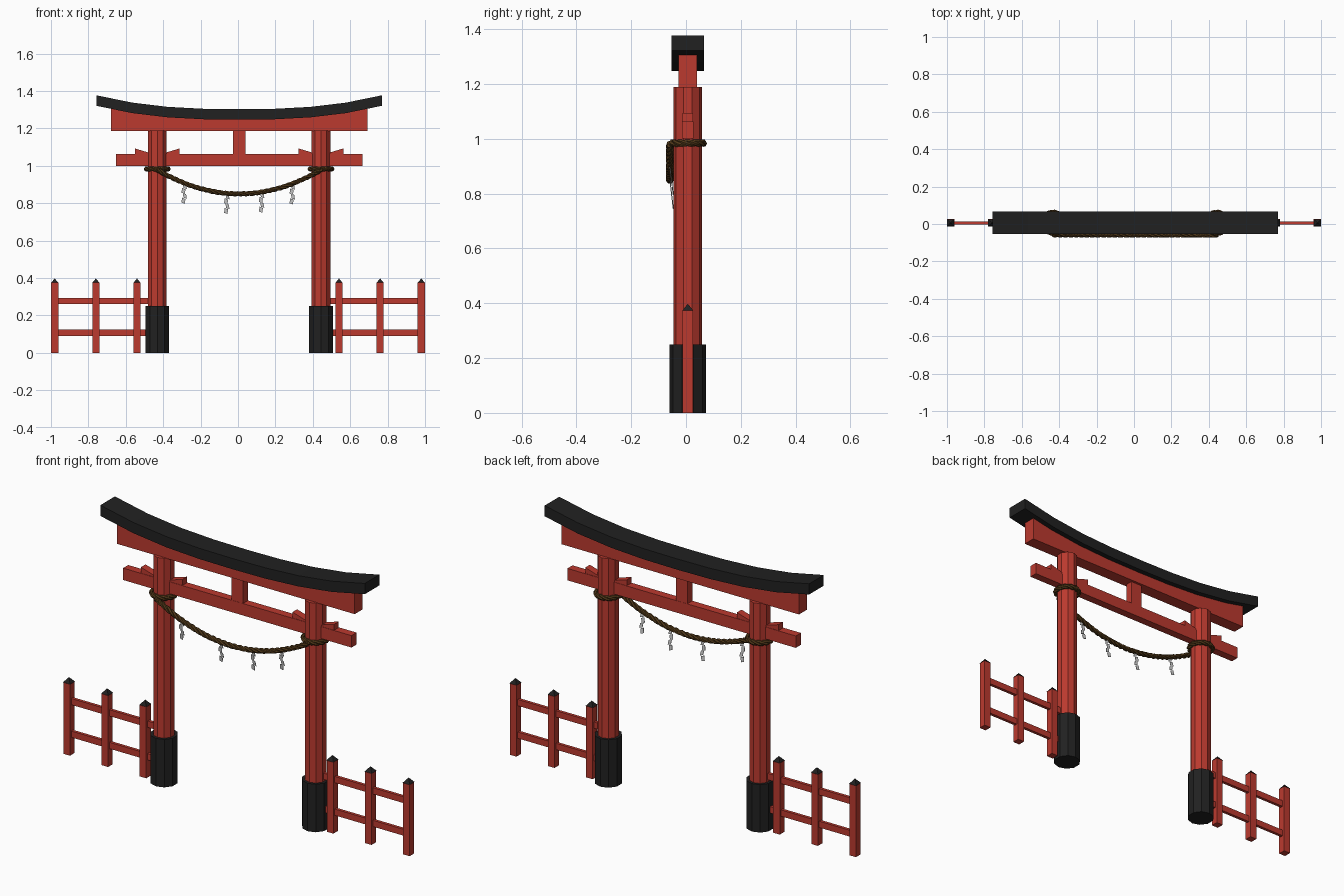
import bpy, bmesh, math
from mathutils import Vector

if "Cube" in bpy.data.objects:
    bpy.data.objects.remove(bpy.data.objects["Cube"])

GX, CY = 0.006, 0.0065     # gate centre in x, common centre in y


def material(name, rgb):
    m = bpy.data.materials.new(name)
    m.diffuse_color = (*rgb, 1)
    m.use_nodes = True
    m.node_tree.nodes["Principled BSDF"].inputs["Base Color"].default_value = m.diffuse_color
    return m


RED = material("red_lacquer", (0.5, 0.042, 0.028))
BLACK = material("black_lacquer", (0.015, 0.015, 0.015))
BROWN = material("straw_rope", (0.085, 0.042, 0.01))


def finish(bm, name, mat):
    bmesh.ops.recalc_face_normals(bm, faces=bm.faces)
    me = bpy.data.meshes.new(name)
    bm.to_mesh(me)
    bm.free()
    ob = bpy.data.objects.new(name, me)
    bpy.context.collection.objects.link(ob)
    if mat:
        me.materials.append(mat)
    return ob


def cylinder(name, x, r1, r2, z0, z1, sides, mat, turn=0.0):
    bm = bmesh.new()
    bottom = []
    rings = []
    for r, z in ((r1, z0), (r2, z1)):
        rings.append([bm.verts.new((x + r * math.sin(turn + 2 * math.pi * i / sides),
                                    CY + r * math.cos(turn + 2 * math.pi * i / sides), z))
                      for i in range(sides)])
    for i in range(sides):
        j = (i + 1) % sides
        bm.faces.new((rings[0][i], rings[0][j], rings[1][j], rings[1][i]))
    bm.faces.new(rings[0])
    bm.faces.new(rings[1])
    if r2 < 0.001:
        bmesh.ops.remove_doubles(bm, verts=bm.verts, dist=0.001)
    return finish(bm, name, mat)


def beam(name, lower, upper, half_y, mat):
    """Solid between a lower and an upper (x, z) line, extruded along y."""
    bm = bmesh.new()
    rows = [[bm.verts.new((x, y, z)) for x, z in line]
            for line, y in ((lower, CY - half_y), (upper, CY - half_y),
                            (upper, CY + half_y), (lower, CY + half_y))]
    for k in range(4):
        a, b = rows[k], rows[(k + 1) % 4]
        for i in range(len(a) - 1):
            bm.faces.new((a[i], a[i + 1], b[i + 1], b[i]))
    bm.faces.new([r[0] for r in rows])
    bm.faces.new([r[-1] for r in rows])
    return finish(bm, name, mat)


def box(name, x0, x1, z0, z1, half_y, mat):
    return beam(name, [(x0, z0), (x1, z0)], [(x0, z1), (x1, z1)], half_y, mat)


# Curved roof beam and the lintel that follows it
HALF = 0.763


def sweep(x):
    return 1.247 + 0.074 * abs(x / HALF) ** 2.6


roof_x = [HALF * i / 4 for i in range(-4, 5)]
beam("roof_beam", [(GX + x, sweep(x)) for x in roof_x],
     [(GX + x, sweep(x) + 0.056) for x in roof_x], 0.06, BLACK)
lintel_x = [-0.686] + roof_x[1:-1] + [0.686]
beam("upper_lintel", [(GX + x, 1.186) for x in lintel_x],
     [(GX + x, sweep(x) + 0.005) for x in lintel_x], 0.033, RED)

# Tie beam and centre strut
box("tie_beam", GX - 0.659, GX + 0.659, 1.0, 1.062, 0.021, RED)
box("centre_strut", GX - 0.033, GX + 0.033, 1.06, 1.19, 0.02, RED)


# Twisted rope made of three strands around a planar path
def rope(name, path, normal, closed, pitch=0.09):
    cu = bpy.data.curves.new(name, 'CURVE')
    cu.dimensions = '3D'
    cu.bevel_depth = 0.0078
    cu.bevel_resolution = 1
    cu.use_fill_caps = True
    n = len(path)
    dist = [0.0]
    for a, b in zip(path, path[1:]):
        dist.append(dist[-1] + (b - a).length)
    total = dist[-1] + ((path[0] - path[-1]).length if closed else 0)
    turns = max(1, round(total / pitch))
    for s in range(3):
        sp = cu.splines.new('POLY')
        sp.points.add(n - 1)
        sp.use_cyclic_u = closed
        for i, p in enumerate(path):
            if closed:
                t = path[(i + 1) % n] - path[i - 1]
            else:
                t = path[min(i + 1, n - 1)] - path[max(i - 1, 0)]
            side = t.normalized().cross(normal)
            a = 2 * math.pi * (turns * dist[i] / total + s / 3)
            q = p + 0.0065 * (math.cos(a) * normal + math.sin(a) * side)
            sp.points[i].co = (*q, 1)
    cu.materials.append(BROWN)
    ob = bpy.data.objects.new(name, cu)
    bpy.context.collection.objects.link(ob)
    bpy.ops.object.select_all(action='DESELECT')
    ob.select_set(True)
    bpy.context.view_layer.objects.active = ob
    bpy.ops.object.convert(target='MESH')
    bpy.ops.object.shade_smooth_by_angle()


def sag(x):
    return 0.85 + 0.13 * (x / 0.44) ** 2


ROPE_Y = -0.059
rope("hanging_rope", [Vector((GX + 0.44 * (i / 60 - 1), ROPE_Y, sag(0.44 * (i / 60 - 1))))
                      for i in range(121)], Vector((0, 1, 0)), False)

# Paper streamers: zigzag strips, leaning back slightly
for k, x in enumerate((-0.288, -0.06, 0.126, 0.290)):
    bm = bmesh.new()
    top = sag(x - GX) - 0.004
    step, w, lean = 0.026, 0.009, 0.004
    for i in range(4):
        z0, z1 = top - i * step, top - (i + 1) * step
        y0, y1 = ROPE_Y + 0.003 * i, ROPE_Y + 0.003 * (i + 1)
        d = lean if i % 2 == 0 else -lean
        c = x + d * 0.4
        front = [(c - w, y0, z0 + 0.004), (c + w, y0, z0 - 0.004),
                 (c + w + d, y1, z1 - 0.002), (c - w + d, y1, z1 + 0.004)]
        bm.faces.new([bm.verts.new(v) for v in front])
    ob = finish(bm, f"paper_streamer_{k + 1}", None)
    mod = ob.modifiers.new("thickness", 'SOLIDIFY')
    mod.thickness = 0.002
    mod.offset = 0

# Mirrored parts: pillars, wedges, rope rings and fences
for side, tag in ((-1, "left"), (1, "right")):
    px = GX + side * 0.4375
    cylinder(f"{tag}_pillar", px, 0.0525, 0.0525, 0.2, 1.188, 10, RED)
    cylinder(f"{tag}_pillar_base", px, 0.0665, 0.0665, 0, 0.25, 10, BLACK)
    for d, pos in ((-1, "a"), (1, "b")):
        xs = (px + d * 0.03, px + d * 0.12)
        beam(f"{tag}_wedge_{pos}", [(x, 1.05) for x in xs],
             list(zip(xs, (1.066, 1.093))), 0.019, RED)
    rope(f"{tag}_rope_ring",
         [Vector((px + 0.058 * math.cos(a), CY + 0.056 * math.sin(a), 0.984))
          for a in (2 * math.pi * i / 60 for i in range(60))], Vector((0, 0, 1)), True)
    for i, fx in enumerate((0.54, 0.76, 0.98)):
        x = side * fx
        box(f"{tag}_fence_post_{i + 1}", x - 0.019, x + 0.019, 0, 0.375, 0.019, RED)
        cylinder(f"{tag}_fence_cap_{i + 1}", x, 0.029, 0.0, 0.373, 0.398, 4, BLACK, math.pi / 4)
    for z, level in ((0.108, "lower"), (0.278, "upper")):
        ends = sorted((side * 0.45, side * 0.98))
        box(f"{tag}_{level}_fence_rail", ends[0], ends[1], z - 0.0165, z + 0.0165, 0.008, RED)
